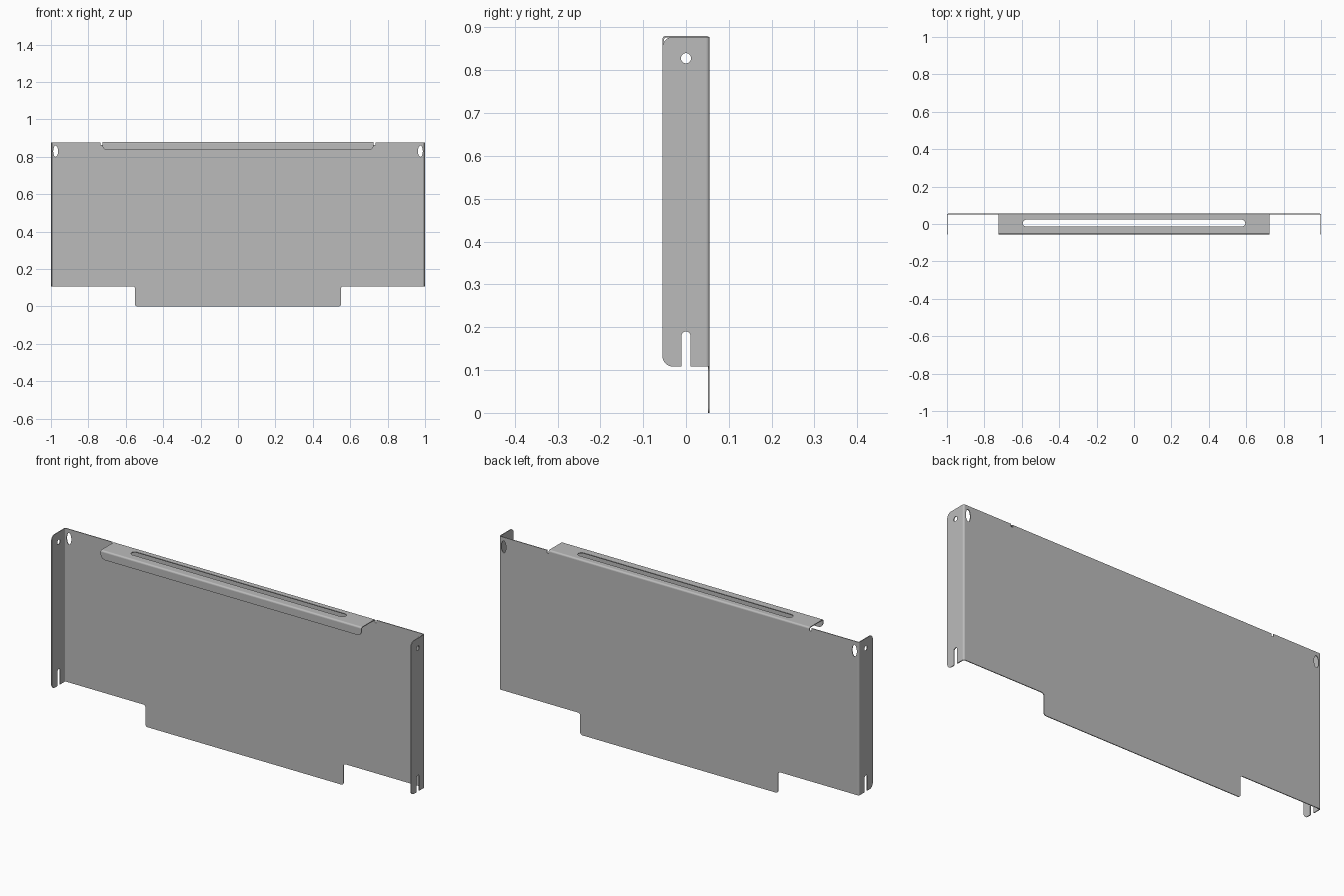
import bpy
from math import sin, cos, pi
from mathutils import Matrix, Vector

cube = bpy.data.objects.get("Cube")
if cube:
    bpy.data.objects.remove(cube, do_unlink=True)

T = 0.004          # sheet thickness
R = 0.008          # outer bend radius
W, D, H = 1.0, 0.055, 0.88
BASE = 0.108       # bottom of the side flanges
LIP = 0.725        # half length of the top lip

steel = bpy.data.materials.new("grey steel")
steel.use_nodes = True
grey = (0.5, 0.5, 0.5, 1)
steel.diffuse_color = grey
bsdf = steel.node_tree.nodes["Principled BSDF"]
bsdf.inputs["Base Color"].default_value = grey
bsdf.inputs["Roughness"].default_value = 0.6


def rounded(corners, steps=6):
    """Outline from (x, y, radius) corners, each turned into an arc."""
    out = []
    for i, (x, y, r) in enumerate(corners):
        p = Vector((x, y))
        if not r:
            out.append(p)
            continue
        u = (Vector(corners[i - 1][:2]) - p).normalized()
        v = (Vector(corners[(i + 1) % len(corners)][:2]) - p).normalized()
        for k in range(steps + 1):
            a = k / steps * pi / 2
            out.append(p + u * r * (1 - sin(a)) + v * r * (1 - cos(a)))
    return out


def ellipse(cx, cy, rx, ry, n=24):
    return [Vector((cx + rx * cos(2 * pi * k / n), cy + ry * sin(2 * pi * k / n))) for k in range(n)]


def plate(name, loops, axes, origin, depth=T):
    """Filled outline (later loops are holes), extruded evenly along its normal."""
    curve = bpy.data.curves.new(name, 'CURVE')
    curve.dimensions = '2D'
    curve.fill_mode = 'BOTH'
    curve.extrude = depth / 2
    for loop in loops:
        s = curve.splines.new('POLY')
        s.points.add(len(loop) - 1)
        for pt, p in zip(s.points, loop):
            pt.co = (p.x, p.y, 0, 1)
        s.use_cyclic_u = True
    tmp = bpy.data.objects.new(name, curve)
    bpy.context.collection.objects.link(tmp)
    mesh = bpy.data.meshes.new_from_object(tmp.evaluated_get(bpy.context.evaluated_depsgraph_get()))
    bpy.data.objects.remove(tmp, do_unlink=True)
    a, b = Vector(axes[0]), Vector(axes[1])
    m = Matrix((a, b, a.cross(b))).transposed().to_4x4()
    m.translation = origin
    mesh.transform(m)
    mesh.materials.clear()
    mesh.materials.append(steel)
    obj = bpy.data.objects.new(name, mesh)
    bpy.context.collection.objects.link(obj)
    bpy.ops.object.select_all(action='DESELECT')
    obj.select_set(True)
    bpy.context.view_layer.objects.active = obj
    bpy.ops.object.shade_smooth_by_angle(angle=pi / 6)
    return obj


def bend(name, a, b, centre, length):
    """Quarter ring from direction a to direction b around the bend centre."""
    arc = [k / 6 * pi / 2 for k in range(7)]
    ring = [Vector((cos(t), sin(t))) * R for t in arc]
    ring += [Vector((cos(t), sin(t))) * (R - T) for t in reversed(arc)]
    plate(name, [ring], (a, b), centre, length)


X, Y, Z = (1, 0, 0), (0, 1, 0), (0, 0, 1)
top = H - 0.002
edge = W - R

# Back panel with bottom tab, relief notches and corner holes
half = [(0.55, 0, 0.012), (0.55, BASE, 0.012), (edge, BASE, 0), (edge, top, 0),
        (LIP + 0.01, top, 0), (LIP + 0.01, H - 0.016, 0),
        (LIP, H - 0.016, 0), (LIP, H - R, 0)]
outline = half + [(-x, y, r) for x, y, r in reversed(half)]
holes = [ellipse(s * 0.975, 0.83, 0.013, 0.03) for s in (1, -1)]
plate("back_panel", [rounded(outline)] + holes, (X, Z), (0, D - T / 2, 0))

# Side flanges with a round hole and an open slot
flange = [(-D, BASE, 0.025), (-0.011, BASE, 0), (-0.011, 0.19, 0.011),
          (0.011, 0.19, 0.011), (0.011, BASE, 0), (D - R, BASE, 0),
          (D - R, top, 0), (-D, top, 0.025)]
for side, s in (("left", 1), ("right", -1)):
    plate(side + "_flange", [rounded(flange), ellipse(0, 0.828, 0.012, 0.012)],
          (Y, Z), (s * (W - T / 2), 0, 0))
    bend(side + "_bend", (s, 0, 0), Y, (s * edge, D - R, (BASE + top) / 2), top - BASE)

# Top shelf with a long slot
shelf = [(-LIP, R - D, 0), (LIP, R - D, 0), (LIP, D - R, 0), (-LIP, D - R, 0)]
slot = [(-0.595, -0.013, 0.018), (0.595, -0.013, 0.018),
        (0.595, 0.023, 0.018), (-0.595, 0.023, 0.018)]
plate("top_shelf", [rounded(shelf), rounded(slot)], (X, Y), (0, 0, H - T / 2))
bend("shelf_back_bend", Y, Z, (0, D - R, H - R), 2 * LIP)
bend("shelf_front_bend", (0, -1, 0), Z, (0, R - D, H - R), 2 * LIP)

# Front lip turned down from the shelf
lip = [(-LIP, 0.836, 0.025), (LIP, 0.836, 0.025), (LIP, H - R, 0), (-LIP, H - R, 0)]
plate("front_lip", [rounded(lip)], (X, Z), (0, T / 2 - D, 0))
